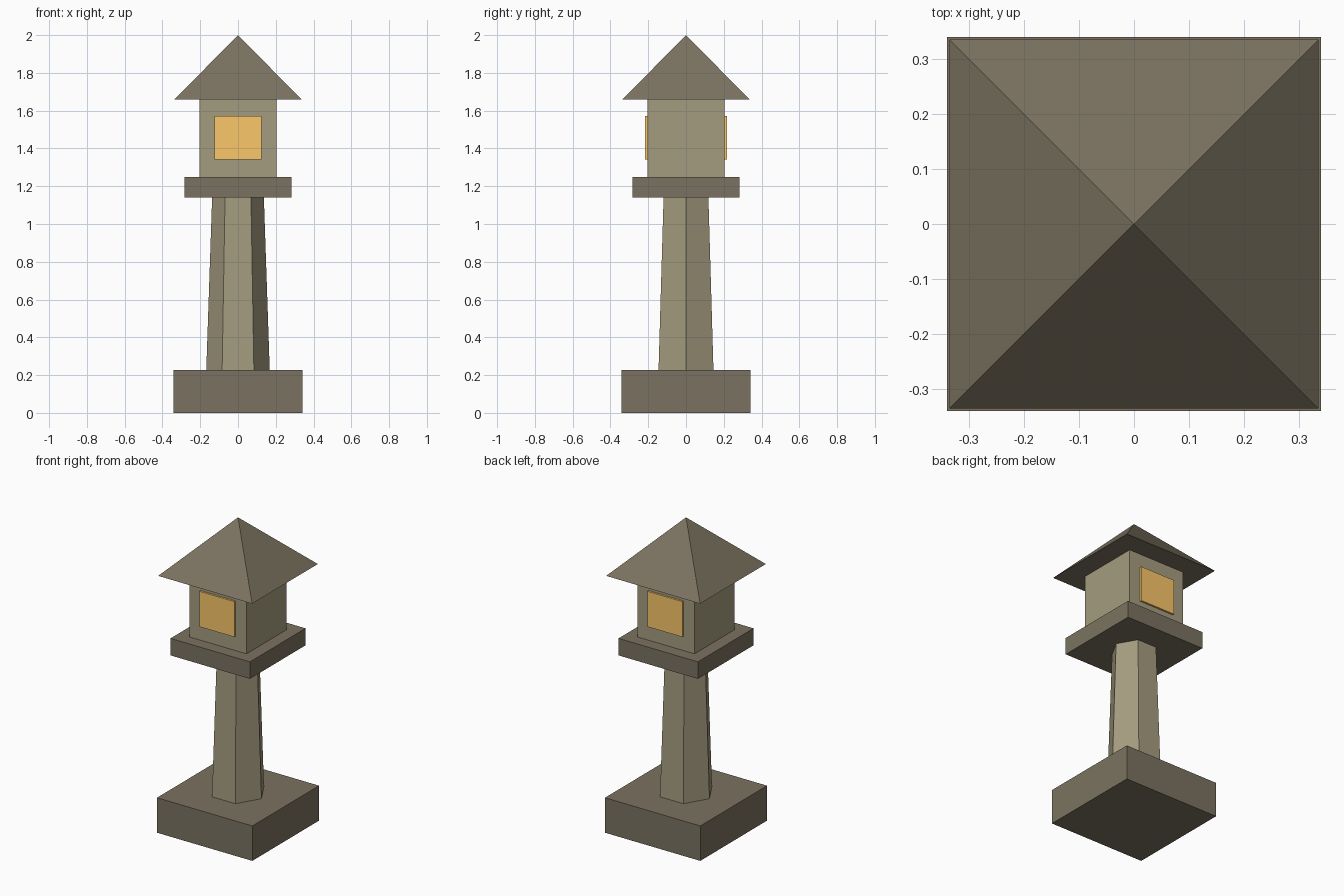
import bpy
import math

if "Cube" in bpy.data.objects:
    bpy.data.objects.remove(bpy.data.objects["Cube"])


def material(name, rgb):
    m = bpy.data.materials.new(name)
    m.diffuse_color = (*rgb, 1)
    m.use_nodes = True
    m.node_tree.nodes["Principled BSDF"].inputs["Base Color"].default_value = m.diffuse_color
    return m


stone = material("light_stone", (0.375, 0.332, 0.212))
dark = material("dark_stone", (0.198, 0.171, 0.119))
glow = material("warm_glow", (0.95, 0.571, 0.144))


def box(name, mat, hx, hy, z0, z1, y=0):
    bpy.ops.mesh.primitive_cube_add(size=2, location=(0, y, (z0 + z1) / 2))
    o = bpy.context.object
    o.name = name
    o.scale = (hx, hy, (z1 - z0) / 2)
    bpy.ops.object.transform_apply(location=False, rotation=False, scale=True)
    o.data.materials.append(mat)


def taper(name, mat, sides, r0, r1, z0, z1, turn):
    bpy.ops.mesh.primitive_cone_add(vertices=sides, radius1=r0, radius2=r1,
                                    depth=z1 - z0, location=(0, 0, (z0 + z1) / 2),
                                    rotation=(0, 0, turn))
    o = bpy.context.object
    o.name = name
    bpy.ops.object.transform_apply(location=False, rotation=True, scale=False)
    o.data.materials.append(mat)


# Base and six-sided tapering post, corners pointing along x
box("base", dark, 0.341, 0.341, 0, 0.226)
taper("post", stone, 6, 0.168, 0.137, 0.226, 1.14, math.pi / 6)

# Platform and lantern chamber
box("platform", dark, 0.284, 0.284, 1.14, 1.25)
box("lantern_chamber", stone, 0.204, 0.204, 1.25, 1.66)

# Glowing window panels, front and back
for name, side in (("front_window", -1), ("back_window", 1)):
    box(name, glow, 0.125, 0.011, 1.342, 1.571, y=side * 0.205)

# Pyramid roof
taper("roof", dark, 4, 0.336 * math.sqrt(2), 0, 1.66, 2.0, math.pi / 4)
